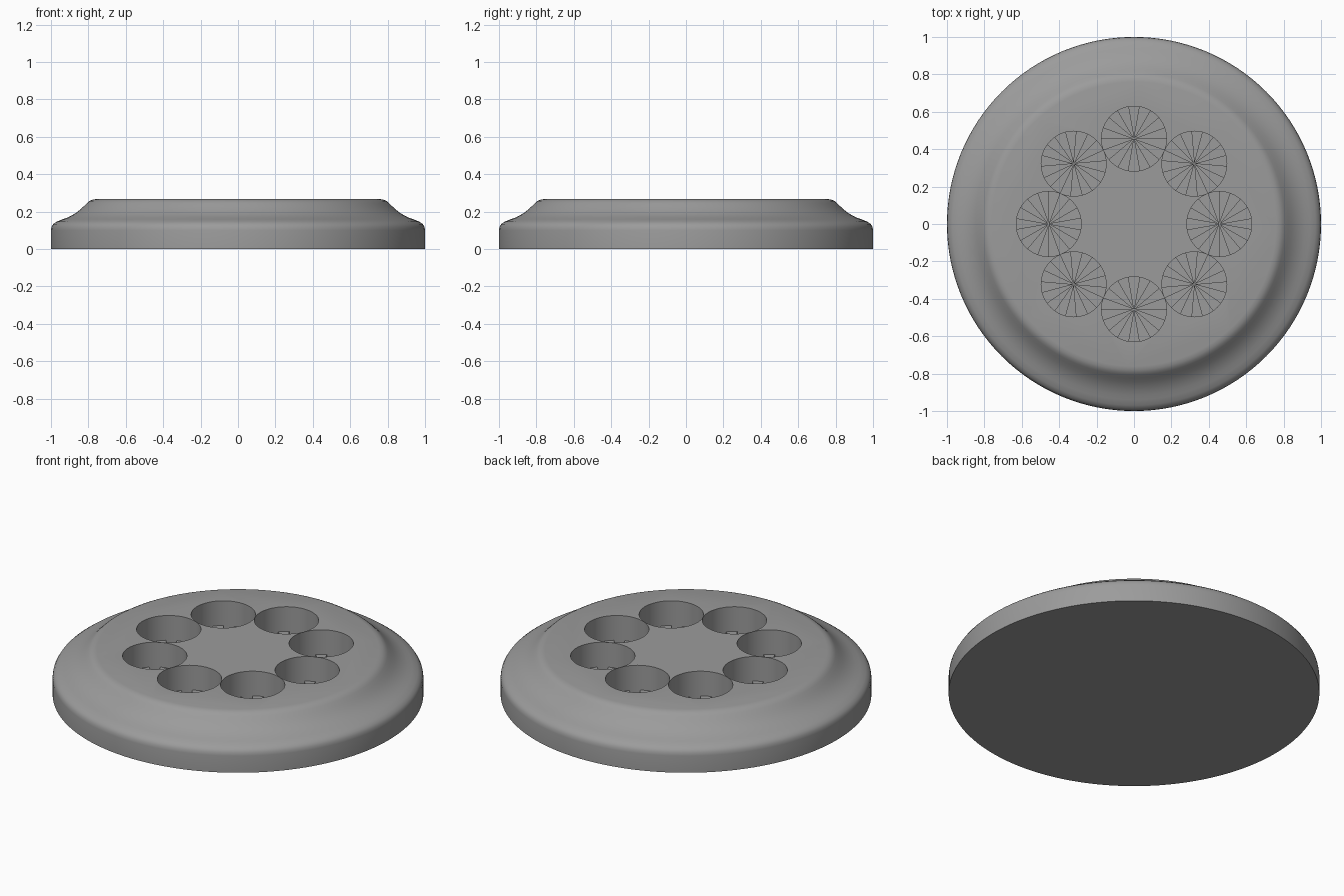
import bpy, bmesh, math
from mathutils import Matrix

if "Cube" in bpy.data.objects:
    bpy.data.objects.remove(bpy.data.objects["Cube"])

TOP, FLOOR, TOOTH_TOP = 0.267, 0.08, 0.12
HOLE_R, RING_R, HOLES, TEETH = 0.1735, 0.456, 8, 9
SEG = 128

grey = bpy.data.materials.new("grey")
grey.diffuse_color = (0.33, 0.33, 0.33, 1)
grey.use_nodes = True
grey.node_tree.nodes["Principled BSDF"].inputs["Base Color"].default_value = grey.diffuse_color


def finish(bm, name):
    bmesh.ops.recalc_face_normals(bm, faces=bm.faces[:])
    me = bpy.data.meshes.new(name)
    bm.to_mesh(me)
    bm.free()
    ob = bpy.data.objects.new(name, me)
    me.materials.append(grey)
    bpy.context.collection.objects.link(ob)
    return ob


def ring(bm, r, z, n):
    return [bm.verts.new((r * math.cos(2 * math.pi * i / n),
                          r * math.sin(2 * math.pi * i / n), z)) for i in range(n)]


# turned base: straight rim, rounded shoulder, hollow slope, flat top
profile = [(1, 0), (1, 0.10), (0.997, 0.118), (0.988, 0.133), (0.97, 0.146),
           (0.94, 0.158), (0.915, 0.167), (0.89, 0.179), (0.865, 0.194),
           (0.845, 0.21), (0.825, 0.228), (0.808, 0.245), (0.795, 0.256),
           (0.78, 0.263), (0.76, TOP)]
bm = bmesh.new()
rings = [ring(bm, r, z, SEG) for r, z in profile]
for a, b in zip(rings, rings[1:]):
    for i in range(SEG):
        j = (i + 1) % SEG
        bm.faces.new((a[i], a[j], b[j], b[i]))
bm.faces.new(rings[0])
bm.faces.new(rings[-1])
base = finish(bm, "base")

# ring of round sockets cut into the top
bm = bmesh.new()
for h in range(HOLES):
    a = 2 * math.pi * h / HOLES
    place = Matrix.Rotation(a, 4, 'Z') @ Matrix.Translation((RING_R, 0, (FLOOR + 0.4) / 2))
    bmesh.ops.create_cone(bm, cap_ends=True, segments=72, radius1=HOLE_R,
                          radius2=HOLE_R, depth=0.4 - FLOOR, matrix=place)
cutter = finish(bm, "socket_cutter")
cutter.hide_render = True
cutter.hide_viewport = True
cut = base.modifiers.new("sockets", 'BOOLEAN')
cut.operation = 'DIFFERENCE'
cut.solver = 'EXACT'
cut.object = cutter

# bake the cut so the smoothing sees the socket edges
bpy.context.view_layer.update()
dg = bpy.context.evaluated_depsgraph_get()
baked = bpy.data.meshes.new_from_object(base.evaluated_get(dg))
base.modifiers.clear()
base.data = baked
bpy.data.objects.remove(cutter)

# raised wedge teeth on every socket floor
bm = bmesh.new()
step = math.pi / TEETH
for h in range(HOLES):
    place = Matrix.Rotation(2 * math.pi * h / HOLES, 4, 'Z') @ Matrix.Translation((RING_R, 0, 0))
    for t in range(TEETH):
        angles = [step * (2 * t - 0.5 + k / 4) for k in range(5)]
        outline = [(0, 0)] + [(HOLE_R * math.cos(a), HOLE_R * math.sin(a)) for a in angles]
        low = [bm.verts.new(place @ Matrix.Translation((x, y, FLOOR)).translation) for x, y in outline]
        high = [bm.verts.new(place @ Matrix.Translation((x, y, TOOTH_TOP)).translation) for x, y in outline]
        bm.faces.new(high)
        bm.faces.new(low[::-1])
        for i in range(len(low)):
            j = (i + 1) % len(low)
            bm.faces.new((low[i], low[j], high[j], high[i]))
teeth = finish(bm, "socket_teeth")

# smooth shading with sharp edges kept
for ob in (base, teeth):
    bpy.ops.object.select_all(action='DESELECT')
    ob.select_set(True)
    bpy.context.view_layer.objects.active = ob
    bpy.ops.object.shade_smooth_by_angle(angle=math.radians(30))
